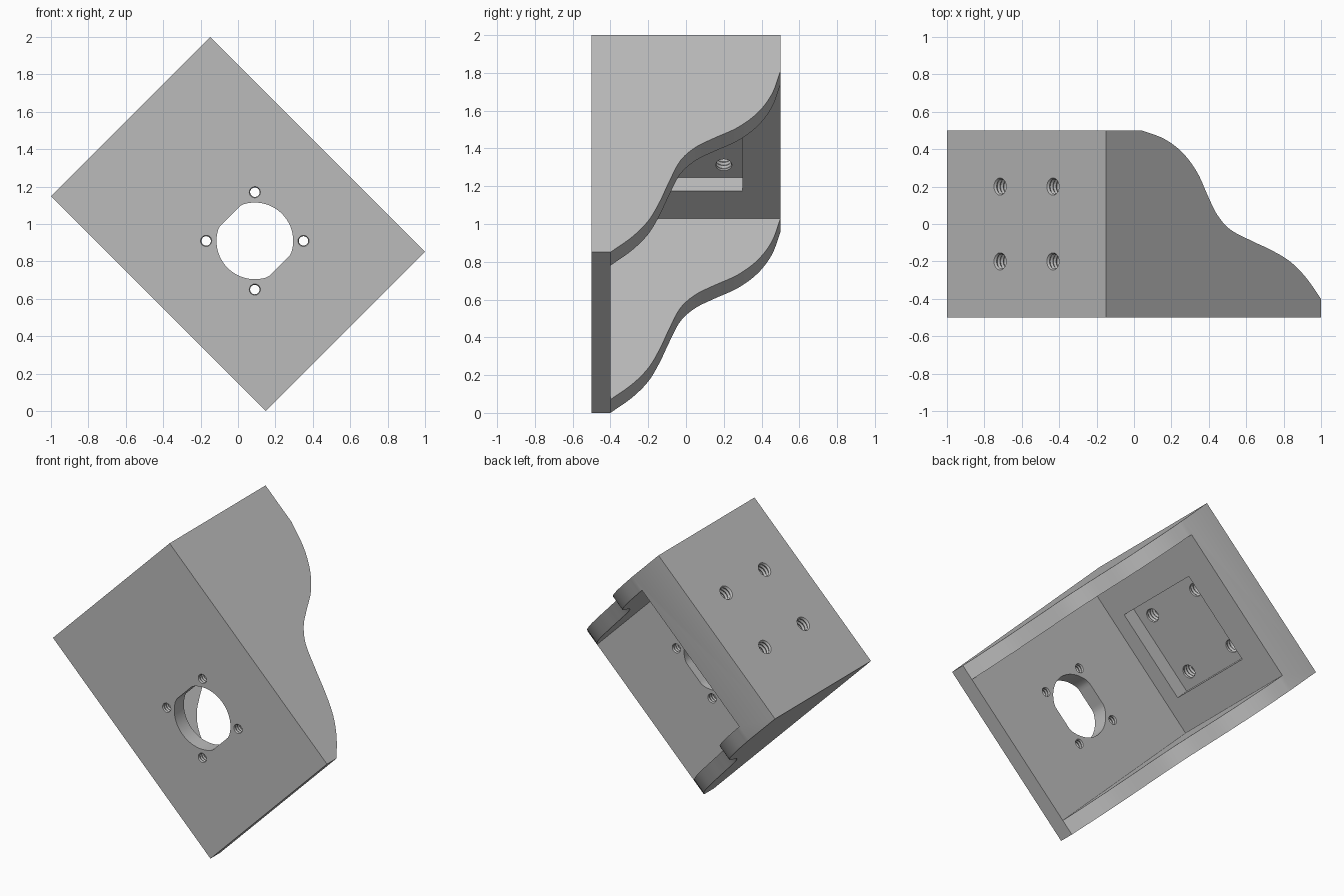
import bpy, bmesh, math
from mathutils import Matrix, Vector

cube = bpy.data.objects.get("Cube")
if cube:
    bpy.data.objects.remove(cube, do_unlink=True)

LENGTH, WIDTH, WALL, BLOCK = 1.625, 1.203, 0.1, 0.27
MID = WIDTH / 2

grey = bpy.data.materials.new("plain grey")
grey.use_nodes = True
grey.diffuse_color = (0.5, 0.5, 0.5, 1)
grey.node_tree.nodes["Principled BSDF"].inputs["Base Color"].default_value = (0.5, 0.5, 0.5, 1)


def loft(name, rings):
    """Closed solid through a stack of matching rings."""
    bm = bmesh.new()
    rows = [[bm.verts.new(p) for p in ring] for ring in rings]
    n = len(rows[0])
    for a, b in zip(rows, rows[1:]):
        for i in range(n):
            j = (i + 1) % n
            bm.faces.new((a[i], a[j], b[j], b[i]))
    bm.faces.new(rows[0])
    bm.faces.new(rows[-1])
    bmesh.ops.recalc_face_normals(bm, faces=bm.faces)
    mesh = bpy.data.meshes.new(name)
    bm.to_mesh(mesh)
    bm.free()
    obj = bpy.data.objects.new(name, mesh)
    bpy.context.collection.objects.link(obj)
    mesh.materials.append(grey)
    return obj


def box(name, x, y, z):
    return loft(name, [[(x[0], y[0], h), (x[1], y[0], h), (x[1], y[1], h), (x[0], y[1], h)] for h in z])


def threaded(name, axis, centre, lo, hi, radius, pitch):
    """Ridged cylinder along local x or y."""
    rings = []
    steps = round((hi - lo) / pitch * 2)
    for k in range(steps + 1):
        d = lo + (hi - lo) * k / steps
        r = radius if k % 2 == 0 else radius * 0.84
        ring = []
        for i in range(24):
            a = math.tau * i / 24
            p, q = centre[0] + r * math.cos(a), centre[1] + r * math.sin(a)
            ring.append((d, p, q) if axis == "x" else (p, d, q))
        rings.append(ring)
    return loft(name, rings)


def smooth_path(pts, steps=6):
    """Catmull-Rom curve through the points."""
    p = [Vector(q) for q in pts]
    p = [2 * p[0] - p[1]] + p + [2 * p[-1] - p[-2]]
    out = []
    for a, b, c, d in zip(p, p[1:], p[2:], p[3:]):
        for s in range(steps):
            t = s / steps
            out.append(0.5 * (2 * b + (c - a) * t + (2 * a - 5 * b + 4 * c - d) * t**2
                              + (3 * b - a - 3 * c + d) * t**3))
    return out + [p[-2]]


# Body: side profile with the wavy edge, extruded across the width
wave = smooth_path([(BLOCK, 0.5), (0.44, 0.455), (0.58, 0.38), (0.69, 0.275), (0.77, 0.15),
                    (0.84, 0.05), (0.94, -0.03), (1.1, -0.09), (1.25, -0.14), (1.39, -0.2),
                    (1.51, -0.285), (LENGTH, -0.4)])
profile = [(LENGTH, -0.5), (0, -0.5), (0, 0.5)] + [tuple(p) for p in wave]
body = loft("motor_bracket", [[(x, y, z) for x, y in profile] for z in (0, WIDTH)])

# Channel between the side walls, and the pocket in the thick end block
cutters = [
    box("channel_cutter", (BLOCK, 2), (-0.5 + WALL, 0.7), (WALL, WIDTH - WALL)),
    box("pocket_cutter", (BLOCK - 0.1, BLOCK + 0.1), (-0.3, 0.3), (MID - 0.295, MID + 0.295)),
]

# Round shaft opening with two flats
opening = []
for i in range(64):
    a = math.tau * i / 64
    flat = max(-0.187, min(0.187, 0.205 * math.cos(a)))
    opening.append((0.94 + flat, MID + 0.205 * math.sin(a)))
cutters.append(loft("opening_cutter", [[(x, y, z) for x, z in opening] for y in (-0.6, -0.3)]))

# Screw holes in the front plate and in the end block
for i in (-1, 1):
    for j in (-1, 1):
        cutters.append(threaded("plate_hole_cutter", "y", (0.94 + 0.184 * i, MID + 0.184 * j),
                                -0.52, -0.38, 0.03, 0.02))
        cutters.append(threaded("block_hole_cutter", "x", (0.2 * i, MID + 0.2 * j),
                                -0.025, 0.2, 0.046, 0.025))

bpy.context.view_layer.objects.active = body
for cutter in cutters:
    cutter.hide_render = True
    mod = body.modifiers.new("cut", "BOOLEAN")
    mod.operation = "DIFFERENCE"
    mod.solver = "EXACT"
    mod.object = cutter
    bpy.ops.object.modifier_apply(modifier=mod.name)
    bpy.data.objects.remove(cutter, do_unlink=True)

# Tilt the bracket onto its lower edge
place = Matrix.Translation((-1, 0, LENGTH / math.sqrt(2))) @ Matrix.Rotation(math.radians(45), 4, "Y")
body.data.transform(place)

bpy.ops.object.select_all(action="DESELECT")
body.select_set(True)
bpy.ops.object.shade_smooth_by_angle(angle=math.radians(25))
